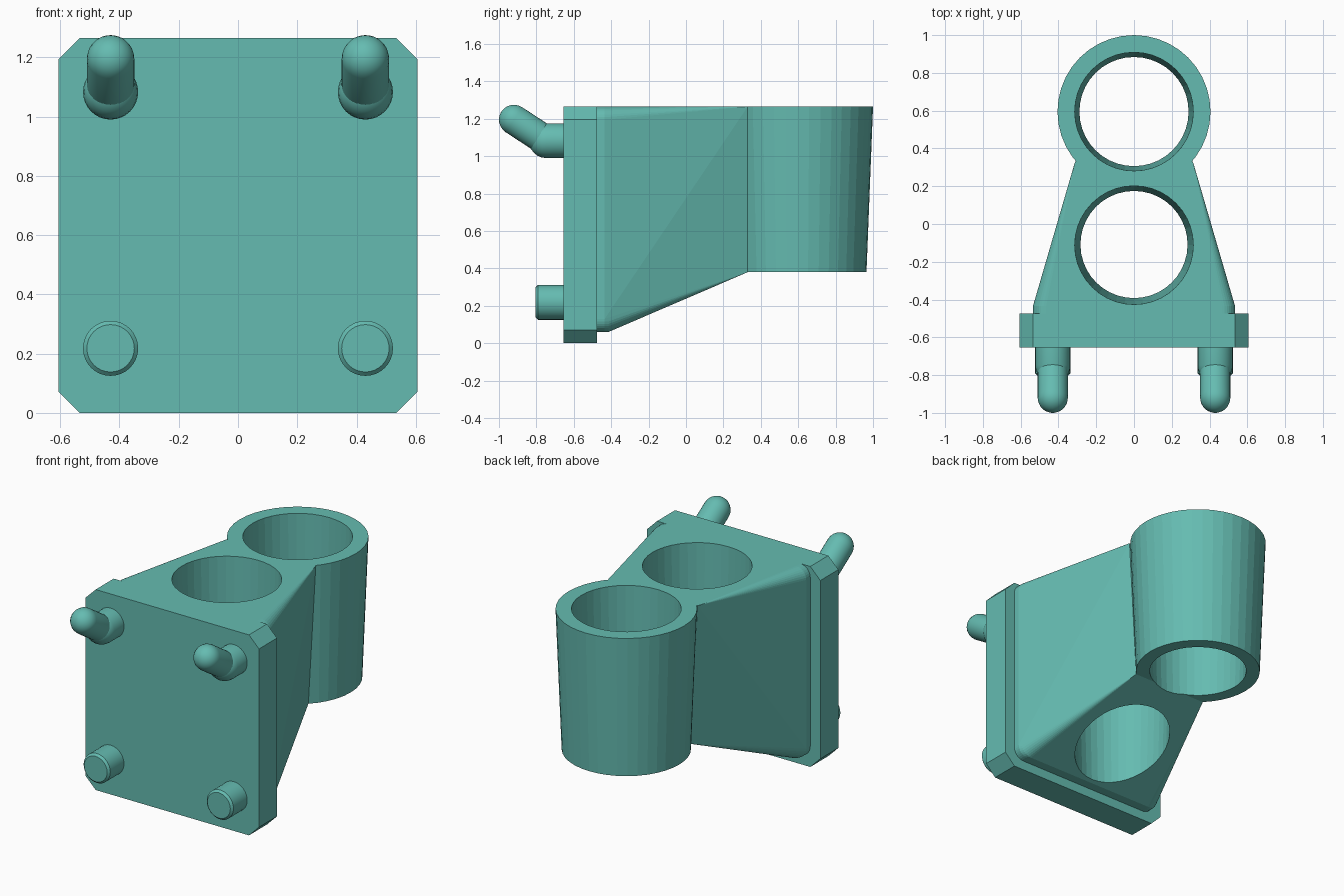
import bpy, bmesh, math
from mathutils import Vector, Matrix

if "Cube" in bpy.data.objects:
    bpy.data.objects.remove(bpy.data.objects["Cube"])

TOP, LOW = 1.265, 0.38
teal = bpy.data.materials.new("teal")
teal.diffuse_color = (0.13, 0.5, 0.44, 1)
teal.use_nodes = True
teal.node_tree.nodes["Principled BSDF"].inputs["Base Color"].default_value = teal.diffuse_color


def make(name, bm):
    bmesh.ops.recalc_face_normals(bm, faces=bm.faces)
    me = bpy.data.meshes.new(name)
    bm.to_mesh(me)
    bm.free()
    me.materials.append(teal)
    ob = bpy.data.objects.new(name, me)
    bpy.context.collection.objects.link(ob)
    return ob


def smooth(ob, angle=30):
    bpy.ops.object.select_all(action='DESELECT')
    bpy.context.view_layer.objects.active = ob
    ob.select_set(True)
    bpy.ops.object.shade_smooth_by_angle(angle=math.radians(angle))


def boolean(ob, other, op):
    m = ob.modifiers.new(op, 'BOOLEAN')
    m.operation, m.solver, m.object = op, 'EXACT', other
    bpy.context.view_layer.objects.active = ob
    bpy.ops.object.modifier_apply(modifier=m.name)
    bpy.data.objects.remove(other)


def cone(name, y, z0, z1, r0, r1, n=40):
    bm = bmesh.new()
    bmesh.ops.create_cone(bm, cap_ends=True, segments=n, radius1=r0, radius2=r1,
                          depth=z1 - z0, matrix=Matrix.Translation((0, y, (z0 + z1) / 2)))
    return make(name, bm)


def revolve(name, profile, origin, direction, n=32):
    """Solid of revolution; profile is (distance along axis, radius)."""
    bm = bmesh.new()
    rot = Vector((0, 0, 1)).rotation_difference(Vector(direction)).to_matrix()
    rings = []
    for d, r in profile:
        rings.append([bm.verts.new(Vector(origin) + rot @ Vector(
            (r * math.cos(2 * math.pi * i / n), r * math.sin(2 * math.pi * i / n), d)))
            for i in range(n)])
    for a, b in zip(rings, rings[1:]):
        for i in range(n):
            bm.faces.new((a[i], a[(i + 1) % n], b[(i + 1) % n], b[i]))
    bm.faces.new(rings[0])
    bm.faces.new(rings[-1])
    ob = make(name, bm)
    smooth(ob)
    return ob


# mounting plate with chamfered corners
W, C, Y0, Y1 = 0.605, 0.07, -0.655, -0.475
outline = [(-W + C, 0), (W - C, 0), (W, C), (W, TOP - C),
           (W - C, TOP), (-W + C, TOP), (-W, TOP - C), (-W, C)]
bm = bmesh.new()
face = bm.faces.new([bm.verts.new((x, Y0, z)) for x, z in outline])
ext = bmesh.ops.extrude_face_region(bm, geom=[face])
bmesh.ops.translate(bm, vec=(0, Y1 - Y0, 0),
                    verts=[v for v in ext['geom'] if isinstance(v, bmesh.types.BMVert)])
make("mounting_plate", bm)

# bracket body: rounded rectangle tapering to the front holder
bm = bmesh.new()
for y, inset in ((-0.475, 0), (-0.435, 0), (-0.415, 0.008)):
    r, hw = 0.07, 0.535 - inset
    for k, (sx, zc) in enumerate(((1, TOP - r), (-1, TOP - r), (-1, 0.06 + r), (1, 0.06 + r))):
        for i in range(9):
            a = math.radians(90 * k + 90 * i / 8)
            bm.verts.new((sx * (hw - r) + r * math.cos(a), y, zc + r * math.sin(a)))
for s in (-1, 1):
    bm.verts.new((s * 0.312, 0.33, TOP))
    bm.verts.new((s * 0.26, 0.33, LOW))
hull = bmesh.ops.convex_hull(bm, input=bm.verts)
junk = {g for g in hull['geom_interior'] + hull['geom_unused']
        if isinstance(g, bmesh.types.BMVert) and g.is_valid}
bmesh.ops.delete(bm, geom=list(junk), context='VERTS')
body = make("bracket_body", bm)

# tapered outer holder, then the two tapered through holes (flat facets)
boolean(body, cone("outer_holder", 0.595, LOW, TOP, 0.37, 0.405), 'UNION')
SLOPE = 0.025 / 0.885
for y in (0.595, -0.112):
    z0, z1 = -0.1, TOP + 0.1
    boolean(body, cone("hole_cutter", y, z0, z1,
                       0.314 - SLOPE * (TOP - z0), 0.314 + SLOPE * 0.1), 'DIFFERENCE')

# pegs: plain lower pins, upper pins with a rounded elbow and angled hook
hook_a, hook_b = Vector((0, -0.755, 1.087)), Vector((0, -0.92, 1.195))
length, R, P = (hook_b - hook_a).length, 0.08, 0.093
arc = [math.radians(a) for a in (0, 15, 30, 45, 60, 75, 87)]
capsule = ([(-R * math.sin(a), R * math.cos(a)) for a in reversed(arc)]
           + [(length + R * math.sin(a), R * math.cos(a)) for a in arc])
elbow = [(0, P)] + [(0.092 + P * math.sin(a), P * math.cos(a)) for a in arc]
for side, x in (("left", -0.43), ("right", 0.43)):
    off = Vector((x, 0, 0))
    revolve(side + "_lower_pin", [(0, P), (0.137, P), (0.15, 0.08)],
            (x, Y0, 0.218), (0, -1, 0))
    revolve(side + "_upper_pin", elbow, (x, Y0, 1.083), (0, -1, 0))
    revolve(side + "_hook", capsule, hook_a + off, hook_b - hook_a)
